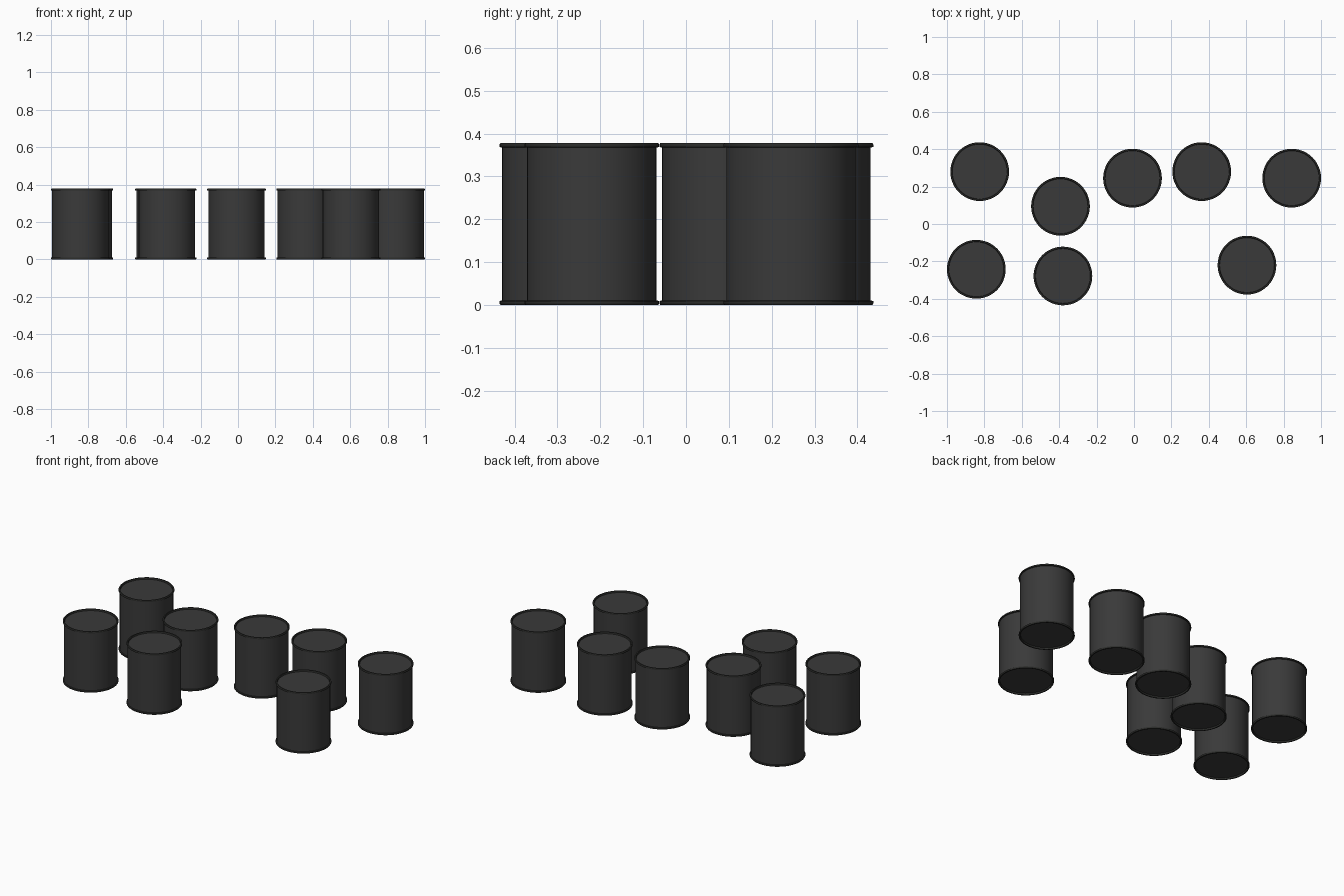
import bpy
import bmesh
from math import pi, radians

cube = bpy.data.objects.get("Cube")
if cube:
    bpy.data.objects.remove(cube, do_unlink=True)


def make_material(name, r, g, b):
    mat = bpy.data.materials.new(name)
    mat.use_nodes = True
    mat.diffuse_color = (r, g, b, 1)
    bsdf = mat.node_tree.nodes["Principled BSDF"]
    bsdf.inputs["Base Color"].default_value = (r, g, b, 1)
    bsdf.inputs["Roughness"].default_value = 0.7
    return mat


BODY = make_material("charcoal steel", 0.042, 0.042, 0.042)
RIM = make_material("dark rim steel", 0.026, 0.027, 0.025)

HEIGHT, RIM_H, SEGMENTS = 0.378, 0.011, 48
R_OUT, R_BODY, R_IN, RECESS = 0.157, 0.151, 0.146, 0.009

# Half outline of a drum: recessed base, rolled rims, straight wall, recessed lid
lower = [(0, RECESS), (R_IN, RECESS), (R_IN + 0.002, 0),
         (R_OUT - 0.002, 0), (R_OUT, 0.003), (R_OUT, RIM_H - 0.002),
         (R_BODY, RIM_H)]
profile = lower + [(r, HEIGHT - z) for r, z in reversed(lower)]


def drum_mesh():
    bm = bmesh.new()
    verts = [bm.verts.new((r, 0, z)) for r, z in profile]
    edges = [bm.edges.new(pair) for pair in zip(verts, verts[1:])]
    bmesh.ops.spin(bm, geom=verts + edges, cent=(0, 0, 0), axis=(0, 0, 1),
                   angle=2 * pi, steps=SEGMENTS, use_duplicate=False)
    bmesh.ops.remove_doubles(bm, verts=bm.verts, dist=0.0001)
    bmesh.ops.recalc_face_normals(bm, faces=bm.faces)
    # Rims take the darker colour; wall, lid and base stay charcoal
    for face in bm.faces:
        z = face.calc_center_median().z
        wall = RIM_H < z < HEIGHT - RIM_H
        disc = any(v.co.xy.length < 0.001 for v in face.verts)
        face.material_index = 0 if wall or disc else 1
    mesh = bpy.data.meshes.new("drum")
    bm.to_mesh(mesh)
    bm.free()
    mesh.materials.append(BODY)
    mesh.materials.append(RIM)
    return mesh


# Scattered drums sharing one mesh
mesh = drum_mesh()
spots = [(-0.825, 0.28), (-0.843, -0.242), (-0.393, 0.095), (-0.38, -0.278),
         (-0.008, 0.245), (0.362, 0.28), (0.843, 0.245), (0.604, -0.22)]
bpy.ops.object.select_all(action="DESELECT")
for i, (x, y) in enumerate(spots, 1):
    drum = bpy.data.objects.new(f"drum_{i}", mesh)
    drum.location = (x, y, 0)
    bpy.context.collection.objects.link(drum)

# Smooth walls with crisp rims
drum.select_set(True)
bpy.context.view_layer.objects.active = drum
bpy.ops.object.shade_smooth_by_angle(angle=radians(30))
